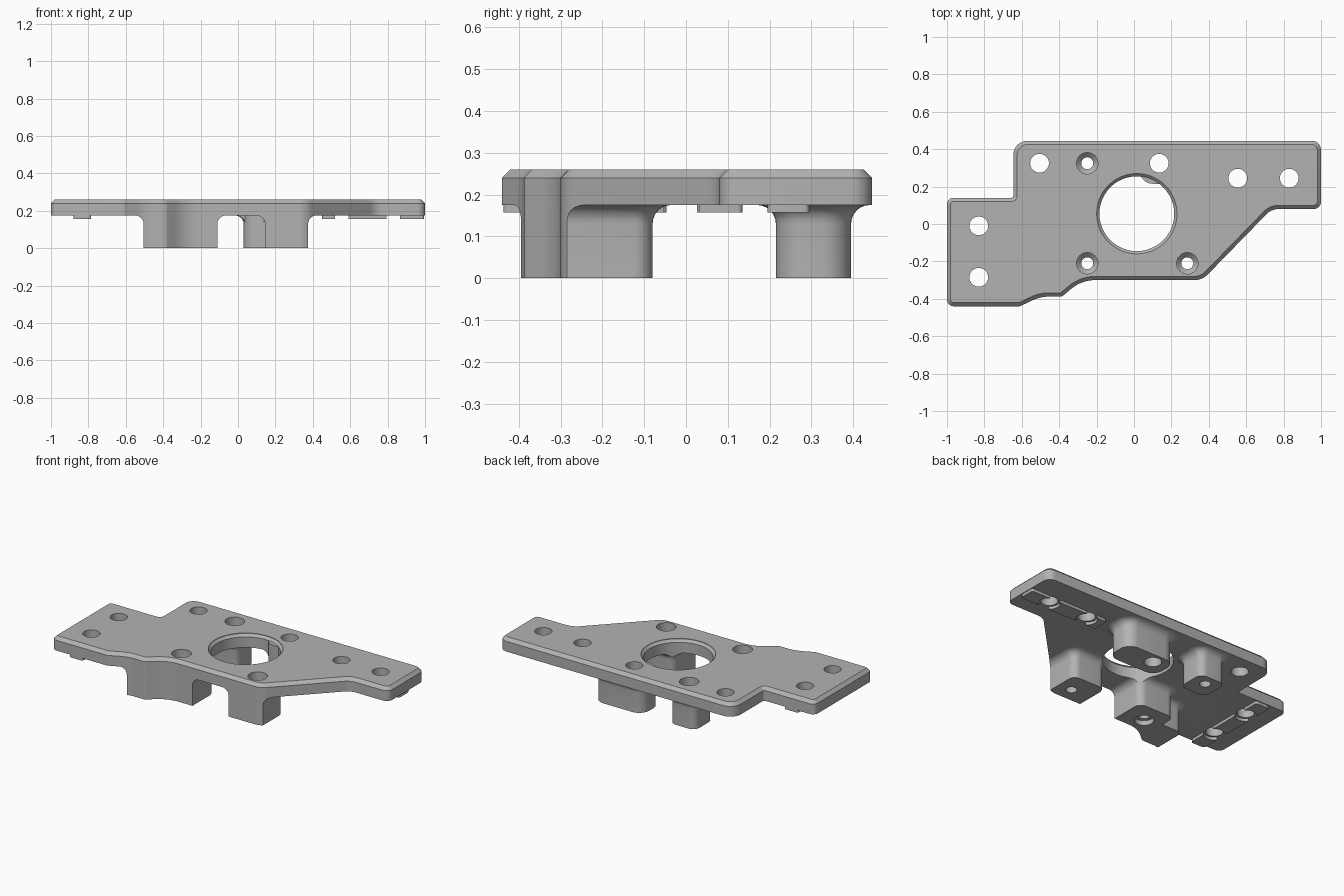
import bpy, bmesh, math
from mathutils import Vector

if "Cube" in bpy.data.objects:
    bpy.data.objects.remove(bpy.data.objects["Cube"])

grey = bpy.data.materials.new("machined grey")
grey.use_nodes = True
COLOUR = (0.45, 0.45, 0.45, 1)
grey.diffuse_color = COLOUR
grey.node_tree.nodes["Principled BSDF"].inputs["Base Color"].default_value = COLOUR

BOTTOM, TOP, CHAMFER = 0.175, 0.26, 0.02


def rounded(corners, steps=8):
    """Counter-clockwise outline with each (x, y, radius) corner filleted."""
    out = []
    for i, (x, y, r) in enumerate(corners):
        p = Vector((x, y))
        a = (Vector(corners[i - 1][:2]) - p).normalized()
        b = (Vector(corners[(i + 1) % len(corners)][:2]) - p).normalized()
        half = a.angle(b) / 2
        centre = p + (a + b).normalized() * r / math.sin(half)
        start = p + a * r / math.tan(half) - centre
        end = p + b * r / math.tan(half) - centre
        sweep = math.pi - 2 * half
        for k in range(steps + 1):
            t = k / steps
            v = (start * math.sin((1 - t) * sweep) + end * math.sin(t * sweep)) / math.sin(sweep)
            out.append(centre + v)
    return out


def offset(outline, d):
    """Move an outline outward by d along its mitred normals."""
    out = []
    for i, p in enumerate(outline):
        e = (p - outline[i - 1]).normalized()
        f = (outline[(i + 1) % len(outline)] - p).normalized()
        n, m = Vector((e.y, -e.x)), Vector((f.y, -f.x))
        out.append(p + (n + m) * d / (1 + n.dot(m)))
    return out


def loft(name, rings):
    """Closed solid through a stack of (outline, z) rings."""
    bm = bmesh.new()
    stack = [[bm.verts.new((p.x, p.y, z)) for p in o] for o, z in rings]
    n = len(stack[0])
    for low, high in zip(stack, stack[1:]):
        for i in range(n):
            j = (i + 1) % n
            bm.faces.new((low[i], low[j], high[j], high[i]))
    bm.faces.new(stack[0][::-1])
    bm.faces.new(stack[-1])
    mesh = bpy.data.meshes.new(name)
    bm.to_mesh(mesh)
    bm.free()
    mesh.materials.append(grey)
    ob = bpy.data.objects.new(name, mesh)
    bpy.context.collection.objects.link(ob)
    return ob


def circle(x, y, r, n=48):
    return [Vector((x + r * math.cos(2 * math.pi * k / n),
                    y + r * math.sin(2 * math.pi * k / n))) for k in range(n)]


def bore(x, y, *sections):
    """Cutter built from (radius, z) sections."""
    return loft("bore", [(circle(x, y, r), z) for r, z in sections])


def combine(target, tool, operation):
    """Apply a boolean and throw the tool away."""
    tool.hide_render = True
    mod = target.modifiers.new("bool", "BOOLEAN")
    mod.operation, mod.object, mod.solver = operation, tool, "EXACT"
    graph = bpy.context.evaluated_depsgraph_get()
    mesh = bpy.data.meshes.new_from_object(target.evaluated_get(graph))
    target.modifiers.clear()
    target.data = mesh
    bpy.data.objects.remove(tool)


def box_outline(x0, x1, y0, y1, r):
    return rounded([(x0, y0, r), (x1, y0, r), (x1, y1, r), (x0, y1, r)])


def post(name, outline, flare=0.045):
    """Upright post that flares into the plate with a quarter-round fillet."""
    rings = [(outline, 0)]
    for k in range(7):
        a = k / 6 * math.pi / 2
        rings.append((offset(outline, flare * (1 - math.cos(a))),
                      BOTTOM - flare + flare * math.sin(a)))
    rings.append((rings[-1][0], BOTTOM + 0.03))
    return loft(name, rings)


# Plate with a chamfered upper rim
edge = rounded([
    (-1, -0.44, 0.035), (-0.61, -0.44, 0.03), (-0.5, -0.388, 0.2), (-0.385, -0.388, 0.03),
    (-0.28, -0.30, 0.2), (0.365, -0.30, 0.1), (0.735, 0.08, 0.09), (1, 0.08, 0.04),
    (1, 0.445, 0.05), (-0.645, 0.445, 0.075), (-0.645, 0.14, 0.012), (-1, 0.14, 0.035)])
plate = loft("mounting_plate", [(edge, BOTTOM), (edge, TOP - CHAMFER),
                                (offset(edge, -CHAMFER), TOP)])

# Posts: the front ones run past the rim and are trimmed flush with it
back_outline = box_outline(0.03, 0.372, 0.215, 0.395, 0.07)
posts = [
    post("front_right_post", box_outline(-0.36, -0.11, -0.45, -0.08, 0.045)),
    post("front_right_wing", box_outline(-0.505, -0.3, -0.5, -0.18, 0.045)),
    post("front_left_post", box_outline(0.145, 0.375, -0.45, -0.08, 0.045)),
    post("back_left_post", back_outline),
    post("back_right_post", box_outline(-0.34, -0.16, 0.215, 0.395, 0.045)),
]
for p in posts:
    combine(p, loft("trim", [(edge, -0.1), (edge, TOP)]), "INTERSECT")
    combine(plate, p, "UNION")

# Large centre opening, then the back post standing into its rim
combine(plate, bore(0.015, 0.055, (0.2, -0.1), (0.2, 0.242), (0.215, 0.257), (0.215, 0.3)),
        "DIFFERENCE")
combine(plate, loft("post_core", [(back_outline, 0), (back_outline, 0.243)]), "UNION")

# Plain through holes
END_HOLES = [(0.555, 0.245), (0.83, 0.245), (-0.83, -0.01), (-0.83, -0.285)]
for x, y in END_HOLES + [(-0.505, 0.325), (0.135, 0.325)]:
    combine(plate, bore(x, y, (0.05, -0.1), (0.05, 0.4)), "DIFFERENCE")

# Counterbored screw holes
for x, y in [(-0.25, 0.325), (-0.25, -0.21), (0.285, -0.21)]:
    combine(plate, bore(x, y, (0.032, -0.1), (0.032, 0.09), (0.057, 0.115), (0.057, 0.4)),
            "DIFFERENCE")
combine(plate, bore(-0.25, -0.21, (0.055, -0.1), (0.055, 0.03)), "DIFFERENCE")

# Locating ribs under both ends, scooped out around the holes
ribs = [loft("left_locating_rib", [(box_outline(0.45, 0.995, 0.195, 0.295, 0.012), z)
                                   for z in (0.157, BOTTOM + 0.005)]),
        loft("right_locating_rib", [(box_outline(-0.88, -0.785, -0.437, 0.135, 0.012), z)
                                    for z in (0.157, BOTTOM + 0.005)])]
for i, rib in enumerate(ribs):
    for x, y in END_HOLES[2 * i:2 * i + 2]:
        combine(rib, bore(x, y, (0.062, 0), (0.062, 0.4)), "DIFFERENCE")

# Smooth the curved walls, keep the machined edges crisp
for ob in [plate] + ribs:
    bpy.ops.object.select_all(action="DESELECT")
    ob.select_set(True)
    bpy.context.view_layer.objects.active = ob
    bpy.ops.object.shade_smooth_by_angle(angle=math.radians(25))
